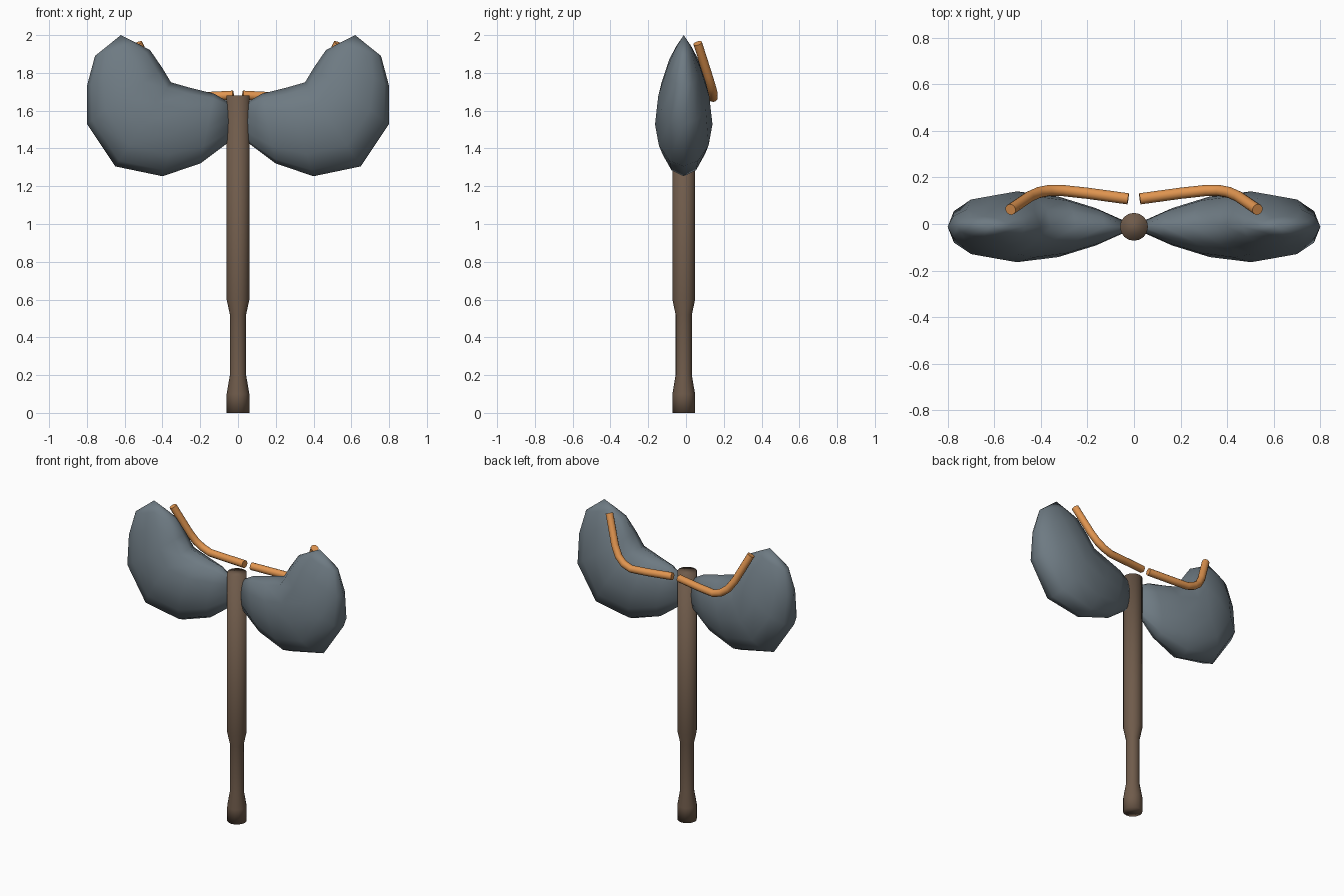
import bpy, bmesh
from math import sin, cos, pi, radians

if "Cube" in bpy.data.objects:
    bpy.data.objects.remove(bpy.data.objects["Cube"])

Y = -0.012  # depth of the handle and blade centre plane


def colour(obj, name, rgb):
    mat = bpy.data.materials.new(name)
    mat.diffuse_color = (*rgb, 1)
    mat.use_nodes = True
    mat.node_tree.nodes["Principled BSDF"].inputs["Base Color"].default_value = mat.diffuse_color
    obj.data.materials.append(mat)


def loft(name, rings, tip=None):
    """Skin a list of closed rings, capping the ends or closing to a tip."""
    bm = bmesh.new()
    rows = [[bm.verts.new(p) for p in ring] for ring in rings]
    n = len(rows[0])
    for a, b in zip(rows, rows[1:]):
        for i in range(n):
            j = (i + 1) % n
            bm.faces.new((a[i], a[j], b[j], b[i]))
    bm.faces.new(rows[0])
    if tip:
        t = bm.verts.new(tip)
        for i in range(n):
            bm.faces.new((rows[-1][i], rows[-1][(i + 1) % n], t))
    else:
        bm.faces.new(rows[-1])
    bmesh.ops.recalc_face_normals(bm, faces=bm.faces)
    for f in bm.faces:
        f.smooth = True
    mesh = bpy.data.meshes.new(name)
    bm.to_mesh(mesh)
    bm.free()
    obj = bpy.data.objects.new(name, mesh)
    bpy.context.collection.objects.link(obj)
    return obj


# Handle: turned shaft with a narrower grip
profile = [(0, .06), (.1, .06), (.2, .043), (.52, .043), (.6, .06), (1.68, .06)]
handle = loft("handle", [[(r * cos(k * pi / 8), Y + r * sin(k * pi / 8), z)
                          for k in range(16)] for z, r in profile])
colour(handle, "wood", (.16, .105, .07))

# Blades: oval sections (inner edge, outer edge, half thickness) sweeping up to a tip
sections = [
    ((.04, 1.64), (.04, 1.44), .025),
    ((.127, 1.69), (.2, 1.32), .08),
    ((.25, 1.72), (.4, 1.253), .13),
    ((.355, 1.75), (.65, 1.305), .152),
    ((.40, 1.825), (.8, 1.53), .135),
    ((.465, 1.92), (.8, 1.73), .088),
    ((.54, 1.96), (.757, 1.89), .045),
]
rings = []
for (xi, zi), (xo, zo), h in sections:
    ring = []
    for k in range(12):
        c, s = cos(k * pi / 6), sin(k * pi / 6)
        ring.append(((xi + xo) / 2 + c * (xo - xi) / 2, Y + h * s,
                     (zi + zo) / 2 + c * (zo - zi) / 2))
    rings.append(ring)
blade = loft("blades", rings, tip=(.62, Y, 2.0))
blade.modifiers.new("mirror", 'MIRROR')
colour(blade, "slate", (.155, .195, .225))

# Trim rods: bent tubes behind the blades
path = [(.025, .108, 1.682), (.2, .132, 1.673), (.31, .144, 1.67), (.365, .144, 1.69),
        (.41, .135, 1.725), (.45, .117, 1.785), (.53, .062, 1.957)]
curve = bpy.data.curves.new("trim_rods", 'CURVE')
curve.dimensions = '3D'
curve.bevel_depth = .024
curve.bevel_resolution = 4
curve.use_fill_caps = True
spline = curve.splines.new('POLY')
spline.use_smooth = True
spline.points.add(len(path) - 1)
for pt, co in zip(spline.points, path):
    pt.co = (*co, 1)
rods = bpy.data.objects.new("trim_rods", curve)
bpy.context.collection.objects.link(rods)
rods.modifiers.new("mirror", 'MIRROR')
colour(rods, "copper", (.75, .3, .08))
